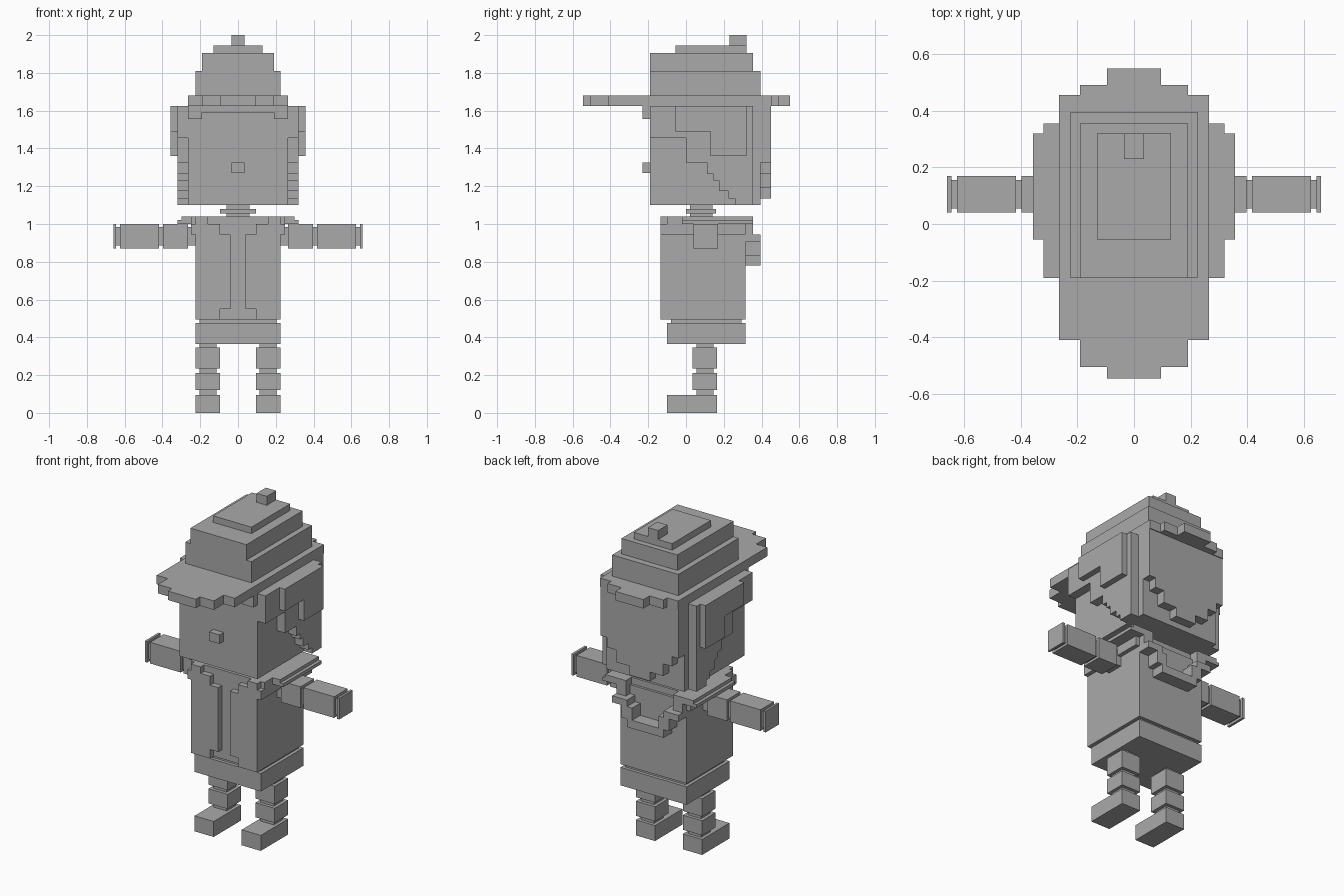
import bpy
import bmesh

if "Cube" in bpy.data.objects:
    bpy.data.objects.remove(bpy.data.objects["Cube"], do_unlink=True)

GREY = (0.4, 0.4, 0.4, 1.0)
mat = bpy.data.materials.new("plain_grey")
mat.use_nodes = True
mat.diffuse_color = GREY
mat.node_tree.nodes["Principled BSDF"].inputs["Base Color"].default_value = GREY


def prism(name, outline, axis, lo, hi):
    """Extrude a 2D outline along one axis; the outline uses the other two in order."""
    bm = bmesh.new()

    def point(p, d):
        co = list(p)
        co.insert("xyz".index(axis), d)
        return bm.verts.new(co)

    bottom = bm.faces.new([point(p, lo) for p in outline])
    result = bmesh.ops.extrude_face_region(bm, geom=[bottom], use_keep_orig=True)
    for v in result["geom"]:
        if isinstance(v, bmesh.types.BMVert):
            v.co["xyz".index(axis)] = hi
    bmesh.ops.recalc_face_normals(bm, faces=bm.faces)
    mesh = bpy.data.meshes.new(name)
    bm.to_mesh(mesh)
    bm.free()
    mesh.materials.append(mat)
    obj = bpy.data.objects.new(name, mesh)
    bpy.context.collection.objects.link(obj)
    return obj


def box(name, x, y, z):
    return prism(name, [(x[0], y[0]), (x[1], y[0]), (x[1], y[1]), (x[0], y[1])], "z", *z)


def mid(name, half, y, z):
    return box(name, (-half, half), y, z)


def both(name, x, y, z):
    box("left_" + name, x, y, z)
    box("right_" + name, (-x[1], -x[0]), y, z)


def both_prism(name, outline, axis, lo, hi):
    """Mirror a prism across x = 0."""
    if axis == "x":
        prism("left_" + name, outline, axis, lo, hi)
        prism("right_" + name, outline, axis, -hi, -lo)
    else:
        prism("left_" + name, outline, axis, lo, hi)
        prism("right_" + name, [(-a, b) for a, b in outline], axis, lo, hi)


def stair(start, steps, top):
    """Outline with a flat top and a stepped lower edge: steps are (end, height)."""
    pts = [(start, top)]
    at = start
    for end, h in steps:
        pts += [(at, h), (end, h)]
        at = end
    return pts + [(at, top)]


# Legs: feet, shins and thighs with narrow joints between
leg_x, limb_y = (0.095, 0.225), (0.035, 0.165)
both("foot", leg_x, (-0.1, 0.165), (0, 0.095))
both("shin", leg_x, limb_y, (0.12, 0.21))
both("thigh", leg_x, limb_y, (0.235, 0.345))
for name, z in (("ankle", (0.095, 0.12)), ("knee", (0.21, 0.235)), ("hip", (0.345, 0.365))):
    both(name, (0.115, 0.205), (0.055, 0.145), z)

# Pelvis and waist
mid("pelvis", 0.225, (-0.1, 0.315), (0.365, 0.475))
mid("waist", 0.205, (-0.08, 0.295), (0.475, 0.495))

# Torso with open jacket panels over the shirt
mid("shirt", 0.225, (-0.1, 0.315), (0.495, 1.0))
panel = [(0.225, 0.495), (0.095, 0.495), (0.095, 0.55), (0.04, 0.55), (0.04, 0.945),
         (0.095, 0.945), (0.095, 1.0), (0.16, 1.0), (0.16, 1.04), (0.225, 1.04)]
both_prism("jacket_panel", panel, "y", -0.135, -0.1)
mid("shirt_top", 0.16, (-0.1, 0.3), (1.0, 1.04))
both("shoulder_trim", (0.225, 0.25), (-0.135, 0.315), (0.945, 1.0))
both("collar_side", (0.16, 0.3), (-0.02, 0.355), (1.02, 1.04))
both("collar_front", (0.16, 0.25), (-0.1, -0.02), (1.0, 1.04))
both("shoulder_pad", (0.16, 0.32), (-0.02, 0.355), (1.0, 1.02))

# Stepped hood loop hanging on the back
both("hood_upper", (0.16, 0.225), (0.315, 0.355), (0.945, 1.0))
loop = [(-0.225, 0.945), (-0.225, 0.905), (-0.16, 0.905), (-0.16, 0.83), (-0.125, 0.83),
        (-0.125, 0.78)]
inner = [(-0.09, 0.83), (-0.09, 0.905), (-0.125, 0.905), (-0.125, 0.945)]
flip = lambda pts: [(-a, b) for a, b in reversed(pts)]
prism("hood_loop", loop + flip(loop) + flip(inner) + inner, "y", 0.315, 0.395)

# Arms held straight out
arm_z = (0.87, 1.0)
for name, x in (("upper_arm", (0.265, 0.397)), ("forearm", (0.417, 0.625)),
                ("hand", (0.645, 0.66))):
    both(name, x, (0.04, 0.17), arm_z)
for name, x in (("shoulder", (0.225, 0.265)), ("elbow", (0.397, 0.417)),
                ("wrist", (0.625, 0.645))):
    both(name, x, (0.055, 0.155), (0.885, 0.985))

# Neck with a wider ring
mid("neck", 0.06, (0.02, 0.14), (1.04, 1.1))
mid("neck_ring", 0.095, (0.0, 0.16), (1.055, 1.08))

# Head and nose
top = 1.625
mid("head", 0.265, (-0.19, 0.395), (1.1, top))
mid("nose", 0.035, (-0.23, -0.19), (1.27, 1.325))

# Hair: fringe, stepped sides, raised side locks and stepped back
prism("fringe", stair(-0.265, [(-0.19, 1.555), (0.19, 1.59), (0.265, 1.555)], top),
      "y", -0.23, -0.19)
side = [(0, 1.455), (0.11, 1.325), (0.145, 1.265), (0.175, 1.23), (0.225, 1.175),
        (0.26, 1.135), (0.355, 1.1)]
both_prism("side_hair", stair(-0.19, side, top), "x", 0.265, 0.32)
both_prism("side_lock", stair(-0.055, [(0.13, 1.49), (0.32, 1.36)], top), "x", 0.32, 0.357)
back = [(-0.22, 1.325), (-0.16, 1.265), (-0.07, 1.19), (0.07, 1.135), (0.16, 1.19),
        (0.22, 1.265), (0.265, 1.325)]
prism("back_hair", stair(-0.265, back, top), "y", 0.395, 0.45)

# Hat: stepped brim, stacked crown and button
rim = [(0.095, -0.545), (0.095, -0.505), (0.19, -0.505), (0.19, -0.41), (0.265, -0.41),
       (0.265, 0.455), (0.19, 0.455), (0.19, 0.49), (0.095, 0.49), (0.095, 0.55)]
prism("hat_brim", rim + flip(rim), "z", top, 1.68)
mid("crown_lower", 0.225, (-0.19, 0.395), (1.68, 1.81))
mid("crown_middle", 0.19, (-0.19, 0.355), (1.81, 1.905))
mid("crown_top", 0.13, (-0.055, 0.32), (1.905, 1.945))
mid("hat_button", 0.035, (0.23, 0.32), (1.945, 2.0))
